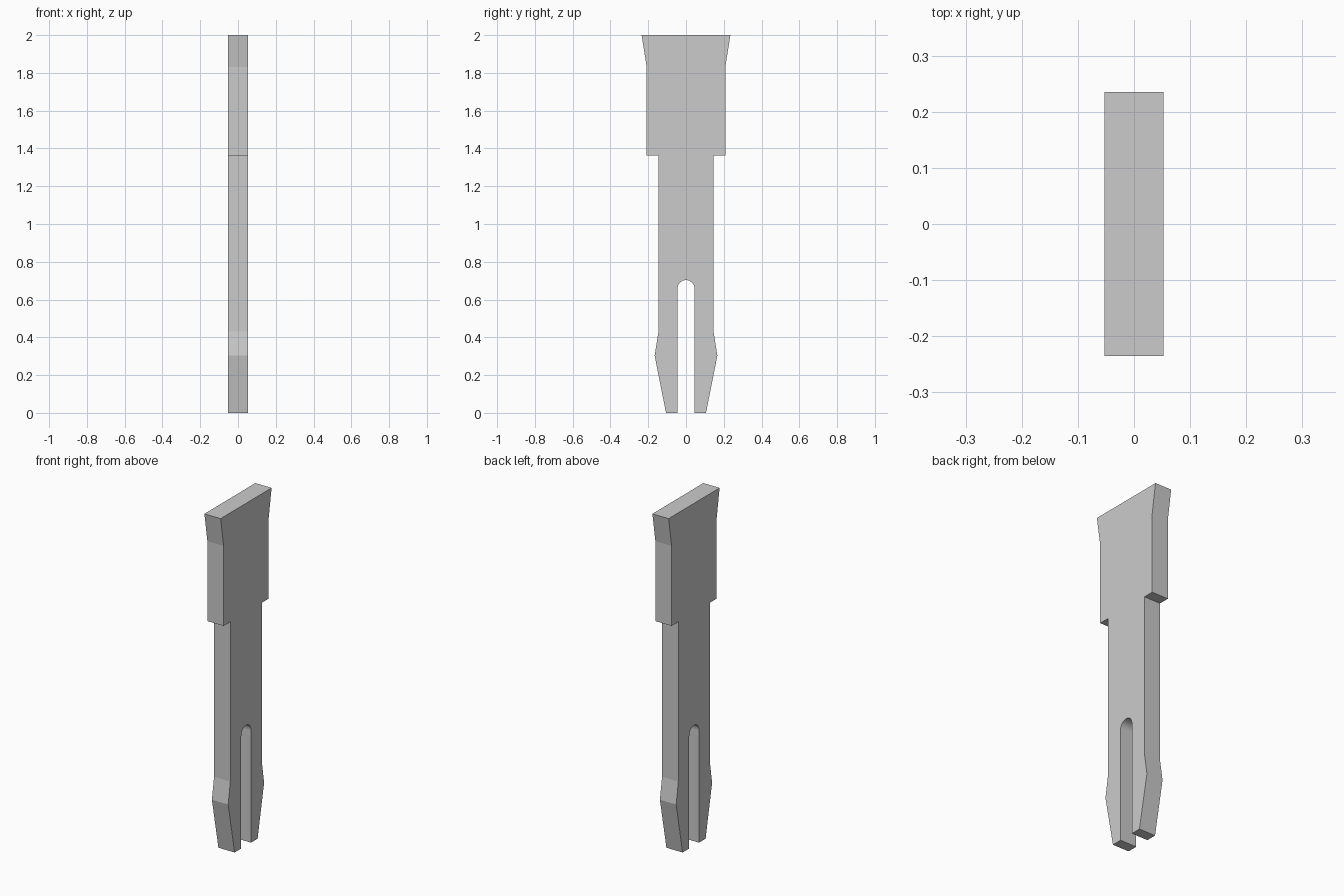
import bpy, bmesh, math

if "Cube" in bpy.data.objects:
    bpy.data.objects.remove(bpy.data.objects["Cube"])

HALF_THICKNESS = 0.0525
SLOT_R, SLOT_TOP = 0.045, 0.703

# Right half of the outline (y, z), from foot to head
outer = [(0.106, 0), (0.166, 0.303), (0.146, 0.43), (0.146, 1.363),
         (0.208, 1.363), (0.208, 1.83), (0.235, 2.0)]
outline = outer + [(-y, z) for y, z in reversed(outer)]

# Slot between the prongs with a rounded top
outline.append((-SLOT_R, 0))
steps = 16
for i in range(steps + 1):
    a = math.pi * (1 - i / steps)
    outline.append((SLOT_R * math.cos(a), SLOT_TOP - SLOT_R + SLOT_R * math.sin(a)))
outline.append((SLOT_R, 0))

# Extrude the outline across the thickness
bm = bmesh.new()
face = bm.faces.new([bm.verts.new((-HALF_THICKNESS, y, z)) for y, z in outline])
result = bmesh.ops.extrude_face_region(bm, geom=[face], use_keep_orig=True)
moved = [g for g in result["geom"] if isinstance(g, bmesh.types.BMVert)]
bmesh.ops.translate(bm, verts=moved, vec=(2 * HALF_THICKNESS, 0, 0))
bmesh.ops.recalc_face_normals(bm, faces=bm.faces)

mesh = bpy.data.meshes.new("slotted_pin")
bm.to_mesh(mesh)
bm.free()
pin = bpy.data.objects.new("slotted_pin", mesh)
bpy.context.collection.objects.link(pin)

# Smooth only the slot's rounded end
bpy.context.view_layer.objects.active = pin
pin.select_set(True)
bpy.ops.object.shade_smooth_by_angle(angle=math.radians(12))
for poly in mesh.polygons:
    if not (abs(poly.center.y) < SLOT_R and 0.6 < poly.center.z < 0.72):
        poly.use_smooth = False
